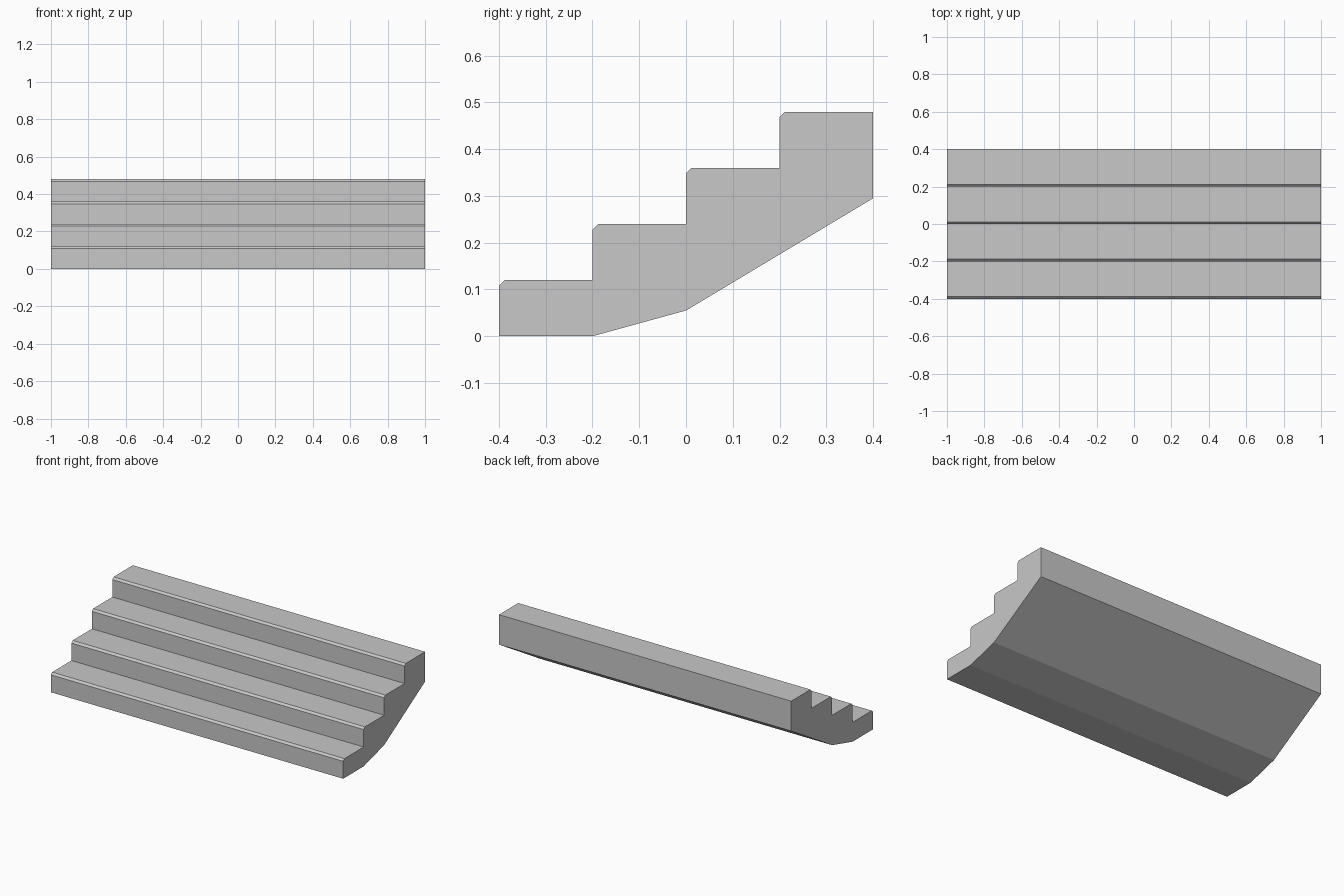
import bpy
import bmesh

old = bpy.data.objects.get("Cube")
if old:
    bpy.data.objects.remove(old, do_unlink=True)

STEPS, TREAD, RISE, BEVEL = 4, 0.2, 0.12, 0.012
HALF_WIDTH, FRONT = 1.0, -0.4

# Plain concrete colour
concrete = bpy.data.materials.new("concrete grey")
concrete.use_nodes = True
colour = (0.58, 0.58, 0.58, 1)
concrete.diffuse_color = colour
concrete.node_tree.nodes["Principled BSDF"].inputs["Base Color"].default_value = colour

# Side profile: chamfered steps going up, then the sloping underside
profile = [(FRONT, 0)]
for i in range(STEPS):
    y, top = FRONT + i * TREAD, (i + 1) * RISE
    profile += [(y, top - BEVEL), (y + BEVEL, top), (y + TREAD, top)]
    if i < STEPS - 1:
        continue
profile += [(0.4, 0.295), (0, 0.055), (-0.2, 0)]

# Extrude the profile across the full width
bm = bmesh.new()
side = bm.faces.new([bm.verts.new((-HALF_WIDTH, y, z)) for y, z in profile])
result = bmesh.ops.extrude_face_region(bm, geom=[side])
moved = [v for v in result["geom"] if isinstance(v, bmesh.types.BMVert)]
bmesh.ops.translate(bm, verts=moved, vec=(2 * HALF_WIDTH, 0, 0))
bmesh.ops.recalc_face_normals(bm, faces=bm.faces)

mesh = bpy.data.meshes.new("stair_flight")
bm.to_mesh(mesh)
bm.free()
mesh.materials.append(concrete)
stairs = bpy.data.objects.new("stair_flight", mesh)
bpy.context.collection.objects.link(stairs)
